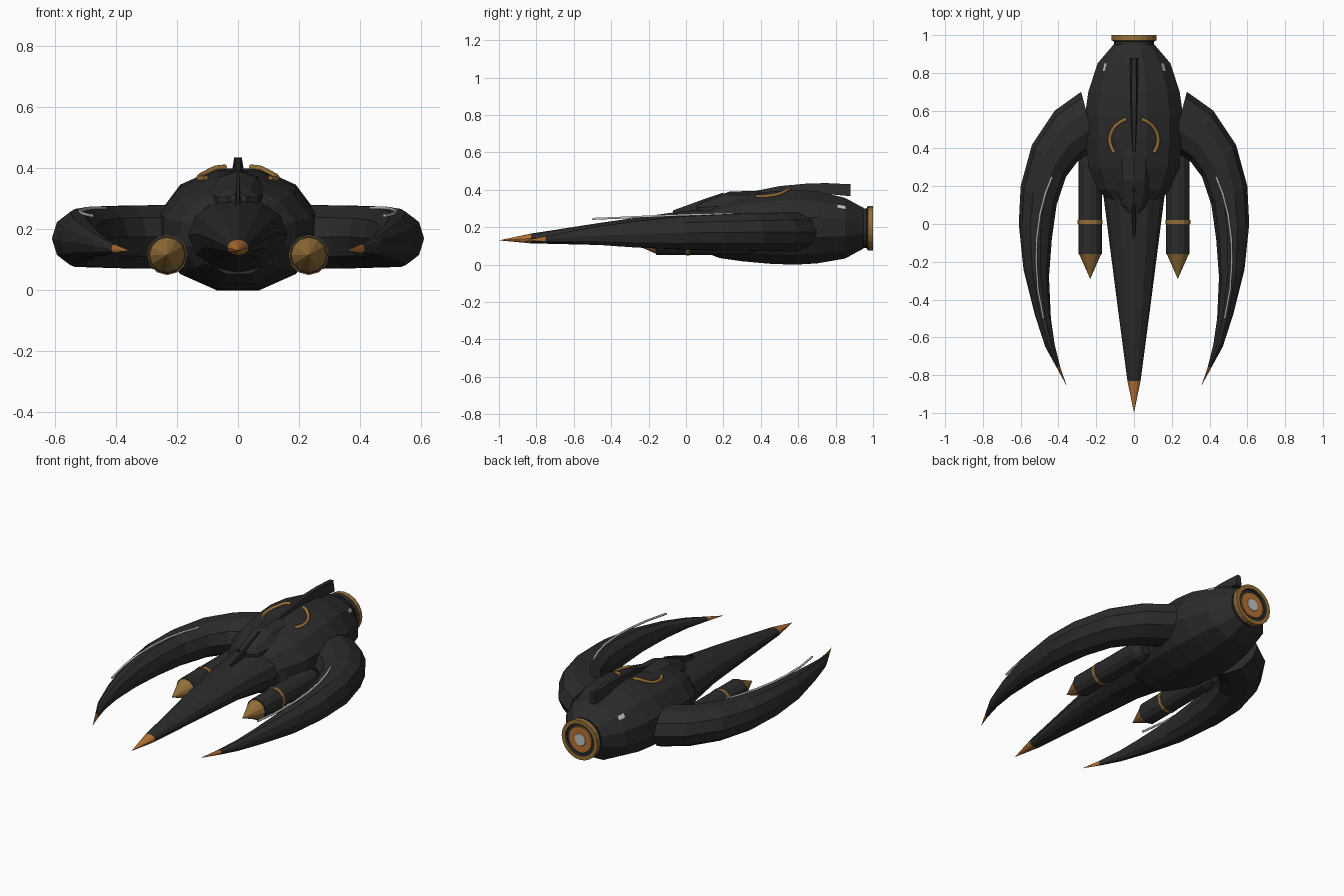
import bpy, bmesh, math
from mathutils import Vector
from mathutils.bvhtree import BVHTree

if "Cube" in bpy.data.objects:
    bpy.data.objects.remove(bpy.data.objects["Cube"], do_unlink=True)


def material(name, rgb):
    m = bpy.data.materials.new(name)
    m.use_nodes = True
    m.diffuse_color = (*rgb, 1)
    m.node_tree.nodes["Principled BSDF"].inputs["Base Color"].default_value = (*rgb, 1)
    return m


DARK = material("charcoal", (0.024, 0.024, 0.024))
GOLD = material("dull_gold", (0.30, 0.16, 0.04))
COPPER = material("copper", (0.46, 0.17, 0.035))
GREY = material("pale_grey", (0.55, 0.55, 0.55))


def loft(name, rings, mats, bands=None):
    """Skin a list of rings; bands gives a material number per span."""
    bm = bmesh.new()
    loops = [[bm.verts.new(p) for p in r] for r in rings]
    n = len(rings[0])
    for k in range(len(loops) - 1):
        a, b = loops[k], loops[k + 1]
        for i in range(n):
            f = bm.faces.new((a[i], a[(i + 1) % n], b[(i + 1) % n], b[i]))
            f.material_index = bands[k] if bands else 0
    bm.faces.new(loops[0]).material_index = bands[0] if bands else 0
    bm.faces.new(loops[-1]).material_index = bands[-1] if bands else 0
    bmesh.ops.remove_doubles(bm, verts=bm.verts, dist=0.0003)
    bmesh.ops.recalc_face_normals(bm, faces=bm.faces)
    me = bpy.data.meshes.new(name)
    bm.to_mesh(me)
    bm.free()
    for m in mats:
        me.materials.append(m)
    ob = bpy.data.objects.new(name, me)
    bpy.context.collection.objects.link(ob)
    return ob


def oval(y, rx, rz, z, n=12, phase=0.0, x=0.0):
    """Upright ring facing along y."""
    angles = [2 * math.pi * (i + phase) / n for i in range(n)]
    return [Vector((x + rx * math.cos(a), y, z + rz * math.sin(a))) for a in angles]


def tube(name, points, radius, mat):
    cu = bpy.data.curves.new(name, "CURVE")
    cu.dimensions = "3D"
    cu.bevel_depth = radius
    cu.bevel_resolution = 1
    cu.use_fill_caps = True
    sp = cu.splines.new("POLY")
    sp.points.add(len(points) - 1)
    for p, co in zip(sp.points, points):
        p.co = (*co, 1)
    cu.materials.append(mat)
    ob = bpy.data.objects.new(name, cu)
    bpy.context.collection.objects.link(ob)
    return ob


# Main hull
hull_rows = [(.13, .15, .13, .18), (.18, .195, .155, .185), (.3, .25, .18, .192),
             (.45, .265, .2, .198), (.58, .268, .207, .2), (.7, .25, .2, .2),
             (.85, .2, .168, .195), (.95, .112, .112, .195)]
hull = loft("hull", [oval(*r, phase=.5) for r in hull_rows], [DARK])
tree = BVHTree.FromPolygons([v.co for v in hull.data.vertices],
                            [tuple(p.vertices) for p in hull.data.polygons])


def on_hull(x, y):
    hit, normal, _, _ = tree.ray_cast(Vector((x, y, 1)), Vector((0, 0, -1)))
    return hit, normal


# Long nose spike with a copper tip
spike_rows = [(-1, 0, 0, .13), (-.83, .035, .026, .14), (-.45, .085, .06, .165),
              (-.1, .13, .09, .185), (.2, .168, .132, .18), (.32, .16, .12, .185)]
loft("nose_spike", [oval(*r) for r in spike_rows], [DARK, COPPER], [1, 0, 0, 0, 0])

# Canopy
canopy_rows = [(.06, .03, .02, .3), (.1, .07, .05, .29), (.23, .1, .1, .29),
               (.36, .11, .105, .29), (.52, .06, .05, .33)]
loft("canopy", [oval(*r, n=10, phase=.5) for r in canopy_rows], [DARK])


# Blades: tapered bars given as (y, bottom, top, half width)
def blade(name, rows):
    rings = [[(-w, y, b), (w, y, b), (w * .55, y, t), (-w * .55, y, t)] for y, b, t, w in rows]
    return loft(name, rings, [DARK])


blade("dorsal_fin", [(.36, .36, .392, .009), (.5, .37, .42, .018), (.65, .375, .434, .022),
                     (.75, .378, .436, .022), (.88, .366, .43, .02)])
blade("canopy_blade", [(-.07, .27, .29, .007), (0, .28, .315, .01), (.1, .3, .352, .01),
                       (.2, .34, .385, .006)])

# Engine nozzle, turned around the long axis
nozzle = [(.112, .94), (.105, .95), (.105, .965), (.118, .972), (.118, 1), (.094, 1),
          (.09, .988), (.076, .988), (.074, .994), (.036, .994), (.034, .997), (.001, .997)]
loft("engine_nozzle", [oval(y, r, r, .195, n=20) for r, y in nozzle],
     [DARK, GOLD, COPPER, GREY], [1, 0, 0, 1, 1, 0, 0, 2, 2, 3, 3])

# Wing outline: inner x, y, outer x, y, centre height, half height
wing_rows = [(.2, .4, .28, .7, .175, .11), (.3, .33, .42, .6, .175, .108),
             (.36, .25, .54, .42, .175, .105), (.41, .1, .6, .2, .172, .1),
             (.435, -.08, .61, 0, .17, .092), (.45, -.28, .585, -.24, .163, .075),
             (.44, -.5, .525, -.48, .155, .05), (.42, -.64, .47, -.65, .145, .03),
             (.39, -.76, .415, -.75, .136, .015), (.355, -.86, .355, -.86, .13, 0)]
strip_path = [(.435, .25, .27), (.47, .16, .27), (.498, .05, .268), (.515, -.08, .263),
              (.518, -.2, .258), (.508, -.35, .251), (.48, -.5, .245)]

for s, side in ((1, "left"), (-1, "right")):
    # Curved wing with a copper tip
    rings = []
    for ix, iy, ox, oy, z, h in wing_rows:
        ring = []
        for i in range(10):
            a = 2 * math.pi * i / 10
            t = .5 + .5 * math.cos(a)
            ring.append((s * (ix + (ox - ix) * t), iy + (oy - iy) * t, z + h * math.sin(a)))
        rings.append(ring)
    loft(side + "_wing", rings, [DARK, COPPER], [0] * 8 + [1])

    # Pale strip above the wing
    tube(side + "_wing_strip", [(s * x, y, z) for x, y, z in strip_path], .006, GREY)

    # Under-slung pod with pointed gold cap and band
    pod = [(-.29, .0005), (-.16, .058), (-.158, .063), (0, .063), (0, .066),
           (.02, .066), (.02, .063), (.33, .063), (.38, .04)]
    loft(side + "_pod", [oval(y, r, r, .116, x=s * .232) for y, r in pod],
         [DARK, GOLD], [1, 0, 0, 1, 1, 1, 0, 0])

    # Gold arc lying on the hull
    arc = []
    for k in range(13):
        a = math.radians(-35 + 107 * k / 12)
        hit, _ = on_hull(s * .128 * math.cos(a), .445 + .115 * math.sin(a))
        arc.append(hit + Vector((0, 0, .004)))
    tube(side + "_gold_arc", arc, .01, GOLD)

    # Small rear window plate
    hit, normal = on_hull(s * .153, .83)
    across = Vector((0, 1, 0)).cross(normal).normalized()
    along = normal.cross(across)
    corners = [(-.012, -.022), (.012, -.022), (.012, .022), (-.012, .022)]
    rings = [[hit + across * u + along * v + normal * d for u, v in corners]
             for d in (-.002, .004)]
    loft(side + "_rear_window", rings, [GREY])
